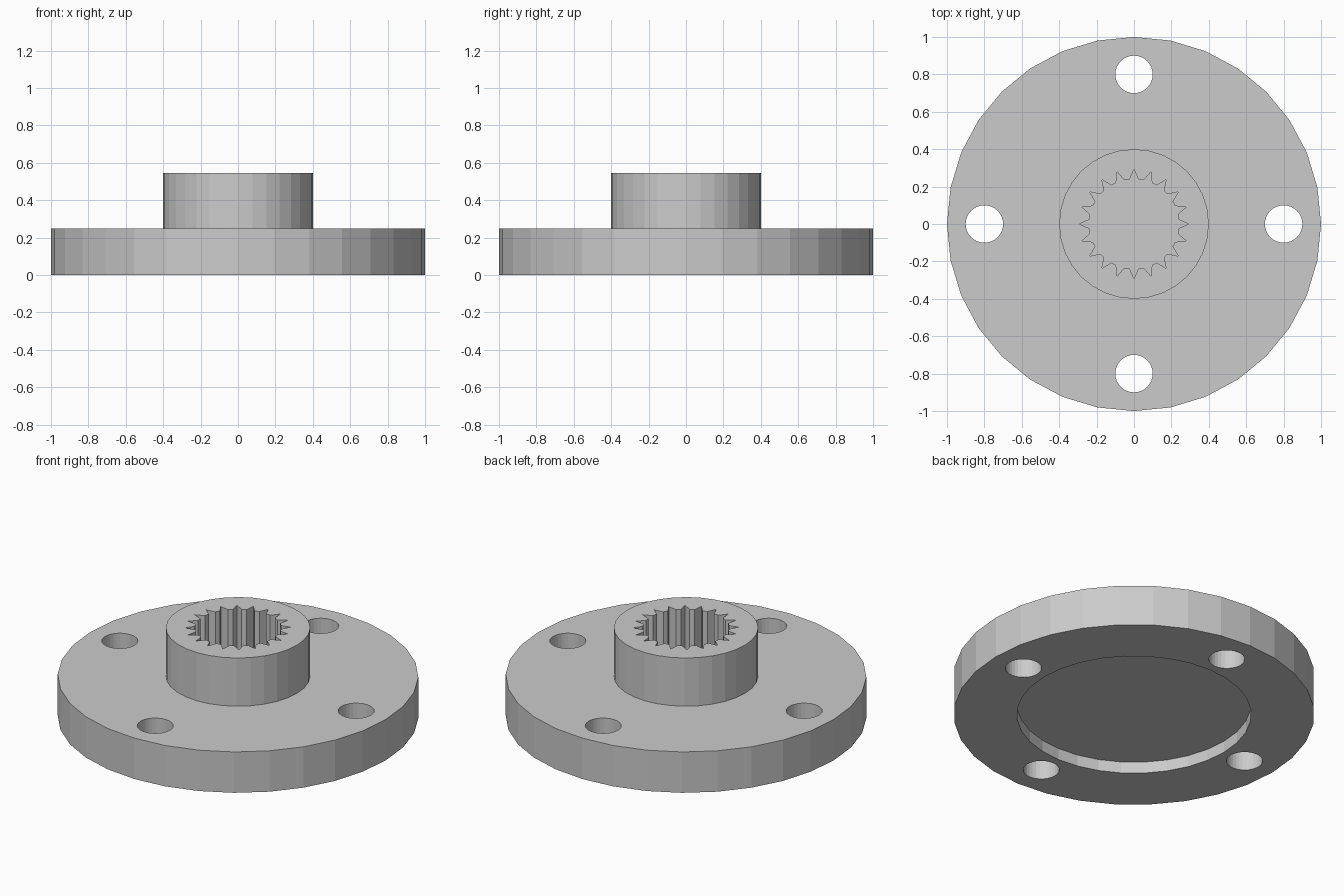
import bpy
import bmesh
from math import cos, sin, pi, radians

if "Cube" in bpy.data.objects:
    bpy.data.objects.remove(bpy.data.objects["Cube"])

SIDES = 32

metal = bpy.data.materials.new("grey metal")
metal.diffuse_color = (0.6, 0.6, 0.6, 1)
metal.use_nodes = True
metal.node_tree.nodes["Principled BSDF"].inputs["Base Color"].default_value = metal.diffuse_color


def circle(radius, cx=0.0, cy=0.0, sides=SIDES):
    return [(cx + radius * cos(2 * pi * i / sides),
             cy + radius * sin(2 * pi * i / sides)) for i in range(sides)]


def prism(name, outline, z0, z1):
    """Solid made by raising a flat outline from z0 to z1."""
    bm = bmesh.new()
    bottom = bm.faces.new([bm.verts.new((x, y, z0)) for x, y in outline])
    top = bmesh.ops.extrude_face_region(bm, geom=[bottom])["geom"]
    verts = [g for g in top if isinstance(g, bmesh.types.BMVert)]
    bmesh.ops.translate(bm, verts=verts, vec=(0, 0, z1 - z0))
    bmesh.ops.recalc_face_normals(bm, faces=bm.faces)
    mesh = bpy.data.meshes.new(name)
    bm.to_mesh(mesh)
    bm.free()
    mesh.materials.append(metal)
    obj = bpy.data.objects.new(name, mesh)
    bpy.context.collection.objects.link(obj)
    return obj


def combine(target, tool, operation):
    """Apply a boolean and remove its tool object."""
    mod = target.modifiers.new(operation.lower(), 'BOOLEAN')
    mod.operation = operation
    mod.solver = 'EXACT'
    mod.object = tool
    bpy.context.view_layer.objects.active = target
    bpy.ops.object.modifier_apply(modifier=mod.name)
    bpy.data.objects.remove(tool)


# Flange disc with the hub standing on it
flange = prism("splined_flange", circle(1.0), 0, 0.25)
combine(flange, prism("hub", circle(0.4), 0.15, 0.545), 'UNION')

# Shallow round recess underneath
combine(flange, prism("recess_cutter", circle(0.65), -0.1, 0.07), 'DIFFERENCE')

# Four bolt holes
for k in range(4):
    a = k * pi / 2
    hole = circle(0.1, 0.8 * cos(a), 0.8 * sin(a))
    combine(flange, prism("bolt_hole_cutter", hole, -0.1, 0.4), 'DIFFERENCE')

# Blind splined bore: twenty V grooves with narrow lands between them
bore = []
for k in range(20):
    for radius, offset in ((0.24, -5.5), (0.293, 0), (0.24, 5.5)):
        a = radians(18 * k + offset)
        bore.append((radius * cos(a), radius * sin(a)))
combine(flange, prism("spline_cutter", bore, 0.25, 0.7), 'DIFFERENCE')
